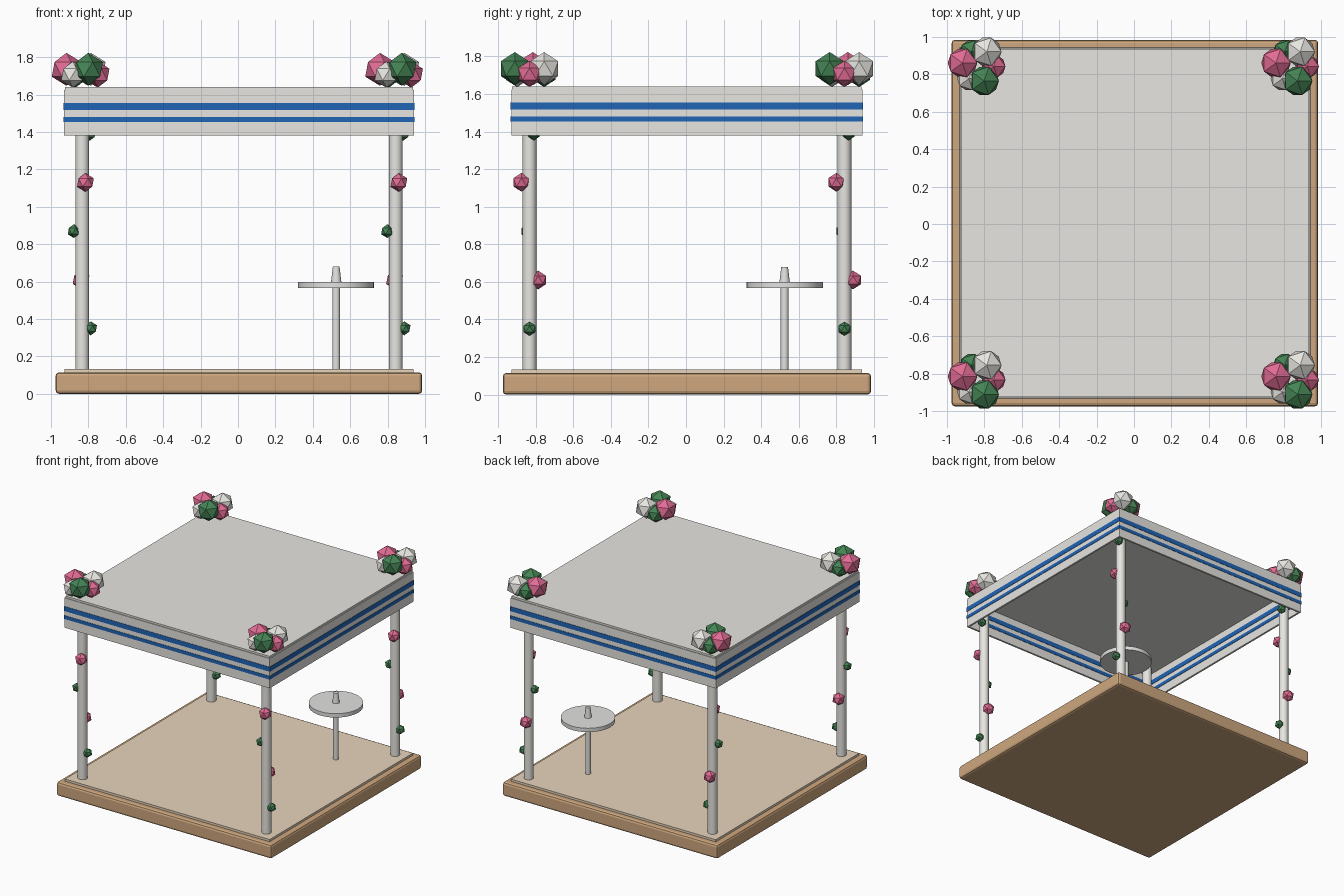
import bpy, math

if "Cube" in bpy.data.objects:
    bpy.data.objects.remove(bpy.data.objects["Cube"])

C = 0.005          # centre offset of the frame
P = 0.838          # post distance from the centre


def material(name, rgb):
    m = bpy.data.materials.new(name)
    m.diffuse_color = (*rgb, 1)
    m.use_nodes = True
    m.node_tree.nodes["Principled BSDF"].inputs["Base Color"].default_value = m.diffuse_color
    return m


WOOD = material("wood", (0.62, 0.39, 0.21))
FLOOR = material("floor_beige", (0.81, 0.67, 0.51))
WHITE = material("warm_white", (0.82, 0.81, 0.77))
METAL = material("table_grey", (0.76, 0.76, 0.75))
BLUE = material("blue", (0.015, 0.13, 0.47))
PINK = material("pink", (0.76, 0.15, 0.30))
GREEN = material("green", (0.06, 0.23, 0.09))


def finish(name, mat):
    o = bpy.context.object
    o.name = name
    o.data.materials.append(mat)
    return o


def box(name, x, y, z0, z1, sx, sy, mat, bevel=0):
    bpy.ops.mesh.primitive_cube_add(size=1, location=(x, y, (z0 + z1) / 2))
    o = finish(name, mat)
    o.scale = (sx, sy, z1 - z0)
    bpy.ops.object.transform_apply(location=False, rotation=False, scale=True)
    if bevel:
        b = o.modifiers.new("bevel", "BEVEL")
        b.width, b.segments = bevel, 2
    return o


def cone(name, x, y, z0, z1, r0, r1, mat, n=24):
    bpy.ops.mesh.primitive_cone_add(vertices=n, radius1=r0, radius2=r1, depth=z1 - z0,
                                    location=(x, y, (z0 + z1) / 2))
    o = finish(name, mat)
    bpy.ops.object.shade_smooth_by_angle(angle=math.radians(35))
    return o


def bloom(name, x, y, z, r, mat):
    bpy.ops.mesh.primitive_ico_sphere_add(subdivisions=1, radius=r, location=(x, y, z))
    return finish(name, mat)


# platform and floor
box("platform", C, C, 0, 0.115, 1.96, 1.96, WOOD, 0.018)
box("floor_panel", C, C, 0.11, 0.133, 1.865, 1.865, FLOOR)

# flat roof with hanging valances; stripes show on both sides
box("roof_panel", C, C, 1.615, 1.64, 1.86, 1.86, WHITE)
for side, s in (("low", -1), ("high", 1)):
    d = C + s * 0.927
    box(f"valance_y_{side}", C, d, 1.38, 1.625, 1.87, 0.016, WHITE)
    box(f"valance_x_{side}", d, C, 1.38, 1.625, 0.016, 1.87, WHITE)
    for k, (z0, z1) in enumerate(((1.518, 1.556), (1.453, 1.481))):
        box(f"stripe_y_{side}_{k}", C, d, z0, z1, 1.876, 0.022, BLUE)
        box(f"stripe_x_{side}_{k}", d, C, z0, z1, 0.022, 1.876, BLUE)

# corner flower clusters: offset x, offset y, colour, large?
CLUSTER = [(0.083, 0.0, PINK, 0), (0.046, 0.078, WHITE, 1), (-0.036, 0.078, GREEN, 0),
           (-0.084, 0.018, PINK, 1), (-0.05, -0.066, WHITE, 0), (0.032, -0.078, GREEN, 1)]

# posts with spiralling blooms and a cluster above each
for i, (sx, sy) in enumerate(((-1, -1), (1, -1), (1, 1), (-1, 1))):
    x, y = C + sx * P, C + sy * P
    cone(f"post_{i}", x, y, 0.11, 1.62, 0.037, 0.037, WHITE, 20)
    for k in range(5):
        a = 1.7 * k
        bloom(f"post_bloom_{i}_{k}", x + 0.046 * math.cos(a), y + 0.046 * math.sin(a),
              0.35 + 0.26 * k, 0.05 if k % 2 else 0.037, PINK if k % 2 else GREEN)
    for k, (dx, dy, mat, large) in enumerate(CLUSTER):
        bloom(f"corner_bloom_{i}_{k}", x + dx, y + dy, 1.735 if large else 1.707,
              0.088 if large else 0.07, mat)

# small round table with a cup
T = 0.525
cone("table_leg", T, T, 0.12, 0.575, 0.021, 0.021, METAL, 16)
cone("table_top", T, T, 0.567, 0.599, 0.203, 0.203, METAL, 32)
cone("table_cup", T, T, 0.595, 0.68, 0.028, 0.018, METAL, 16)
